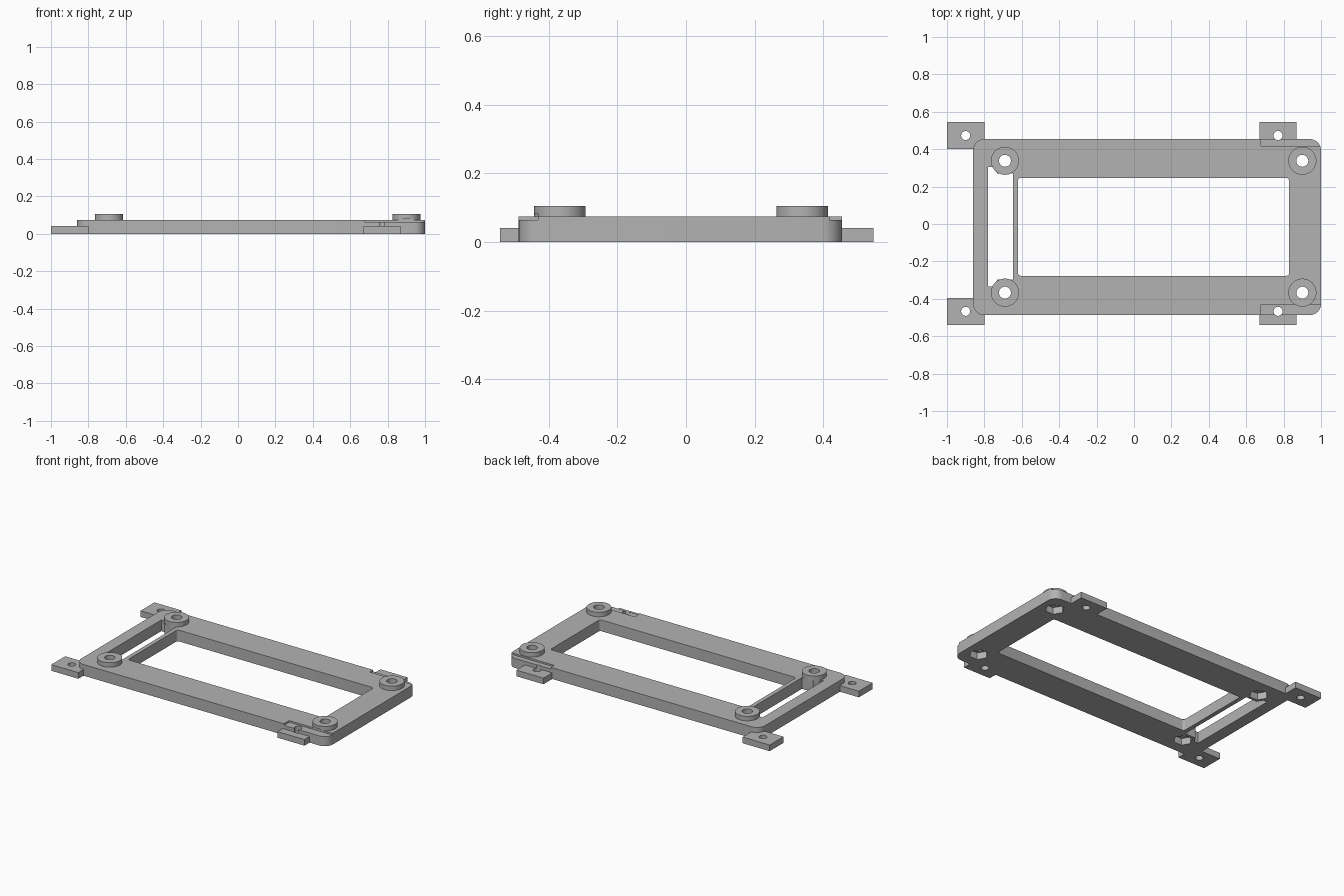
import bpy, bmesh, math

cube = bpy.data.objects.get("Cube")
if cube:
    bpy.data.objects.remove(cube, do_unlink=True)

grey = bpy.data.materials.new("plain_grey")
grey.use_nodes = True
colour = (0.45, 0.45, 0.45, 1)
grey.diffuse_color = colour
grey.node_tree.nodes["Principled BSDF"].inputs["Base Color"].default_value = colour


def prism(name, outline, z0, z1):
    """Extrude a flat outline from z0 up to z1."""
    bm = bmesh.new()
    face = bm.faces.new([bm.verts.new((x, y, z0)) for x, y in outline])
    top = bmesh.ops.extrude_face_region(bm, geom=[face])["geom"]
    verts = [v for v in top if isinstance(v, bmesh.types.BMVert)]
    bmesh.ops.translate(bm, verts=verts, vec=(0, 0, z1 - z0))
    bmesh.ops.recalc_face_normals(bm, faces=bm.faces)
    mesh = bpy.data.meshes.new(name)
    bm.to_mesh(mesh)
    bm.free()
    mesh.materials.append(grey)
    obj = bpy.data.objects.new(name, mesh)
    bpy.context.collection.objects.link(obj)
    return obj


def box(x0, x1, y0, y1, r=0, steps=8):
    """Rectangle outline with optional rounded corners."""
    if r == 0:
        return [(x0, y0), (x1, y0), (x1, y1), (x0, y1)]
    centres = [(x1 - r, y1 - r), (x0 + r, y1 - r), (x0 + r, y0 + r), (x1 - r, y0 + r)]
    return [(cx + r * math.cos(a), cy + r * math.sin(a))
            for q, (cx, cy) in enumerate(centres)
            for a in [(q + i / steps) * math.pi / 2 for i in range(steps + 1)]]


def ring(cx, cy, r, sides=40):
    return [(cx + r * math.cos(2 * math.pi * i / sides),
             cy + r * math.sin(2 * math.pi * i / sides)) for i in range(sides)]


def combine(part, operation):
    """Merge a part into the frame, or cut it away."""
    mod = frame.modifiers.new(part.name, "BOOLEAN")
    mod.operation, mod.object, mod.solver = operation, part, "EXACT"
    bpy.context.view_layer.update()
    result = bpy.data.meshes.new_from_object(
        frame.evaluated_get(bpy.context.evaluated_depsgraph_get()))
    frame.modifiers.clear()
    frame.data = result
    bpy.data.objects.remove(part, do_unlink=True)


def add(name, outline, z0, z1):
    combine(prism(name, outline, z0, z1), "UNION")


def cut(name, outline, z0, z1):
    combine(prism(name, outline, z0, z1), "DIFFERENCE")


TOP = 0.075
bosses = [(x, y) for x in (-0.69, 0.9) for y in (0.338, -0.367)]

# Main plate with its large window and narrow slot
frame = prism("mounting_frame", box(-0.86, 1.0, -0.487, 0.454, 0.06), 0, TOP)
cut("window", box(-0.62, 0.83, -0.277, 0.246, 0.015, 4), -0.1, 0.2)
cut("slot", box(-0.78, -0.648, -0.335, 0.306), -0.1, 0.2)

# Round bosses, with hexagonal collars where they reach into the slot
for x, y in bosses:
    if x < 0:
        add("collar", ring(x, y, 0.08, 6), 0, TOP)
    add("boss", ring(x, y, 0.075, 48), TOP - 0.01, 0.105)

# Shallow edge recesses near the right end
cut("back_recess", box(0.68, 1.1, 0.418, 0.6), 0.064, 0.083)
cut("front_recess", box(0.68, 1.1, -0.6, -0.431), 0.064, 0.083)

# Four mounting tabs
for x0 in (-1.0, 0.67):
    add("back_tab", box(x0, x0 + 0.2, 0.4, 0.546), 0, 0.041)
    add("front_tab", box(x0, x0 + 0.2, -0.541, -0.395), 0, 0.041)

# Screw holes and nut pockets
for x, y in bosses:
    cut("boss_hole", ring(x, y, 0.032), -0.1, 0.2)
    cut("nut_pocket", ring(x, y, 0.058, 6), -0.1, 0.045)
for x in (-0.9, 0.77):
    for y in (0.473, -0.467):
        cut("tab_hole", ring(x, y, 0.024, 32), -0.1, 0.2)

# Smooth the round walls, keep the edges sharp
bpy.ops.object.select_all(action="DESELECT")
frame.select_set(True)
bpy.context.view_layer.objects.active = frame
bpy.ops.object.shade_smooth_by_angle(angle=math.radians(30))
